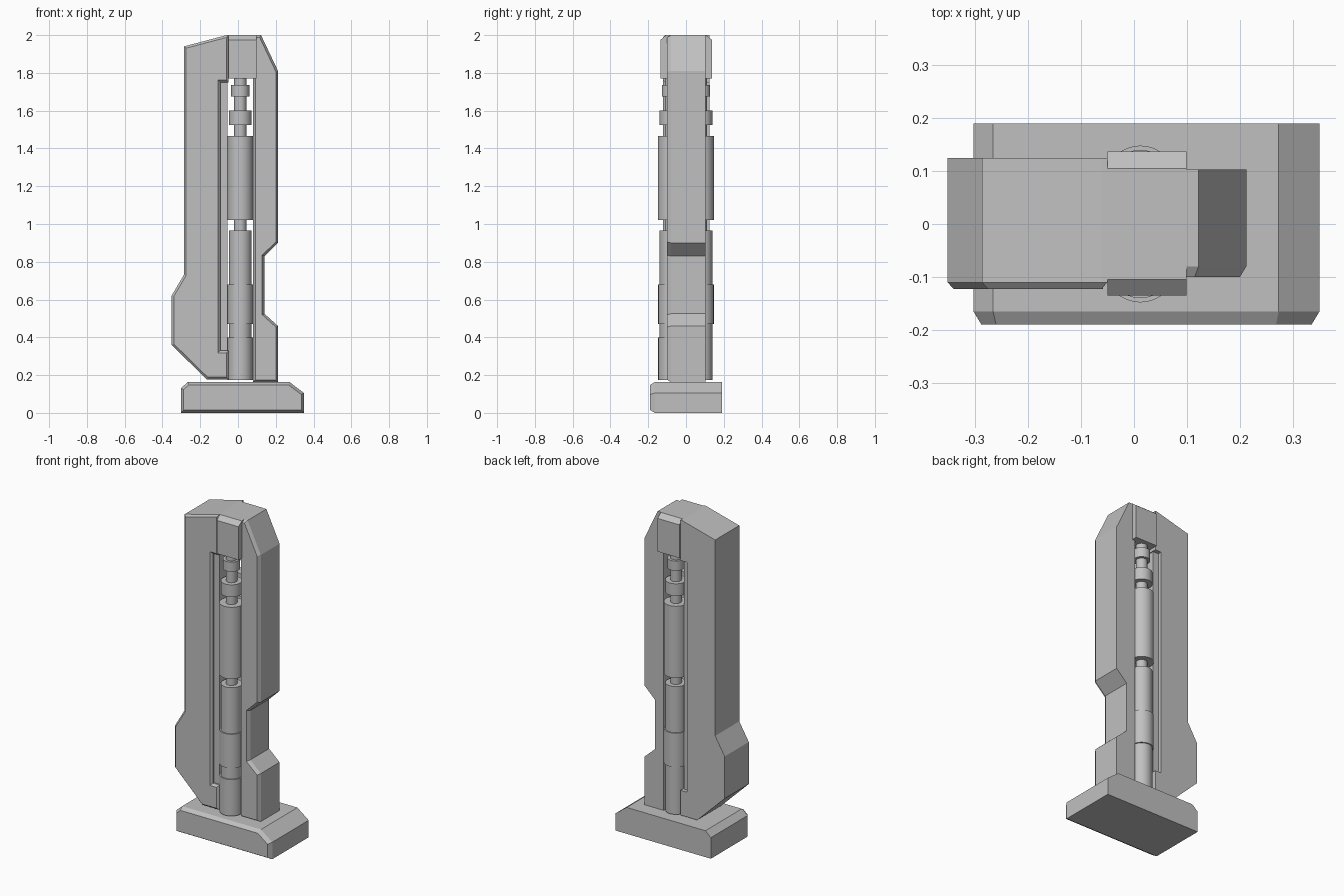
import bpy, bmesh, math
from mathutils import Vector

if "Cube" in bpy.data.objects:
    bpy.data.objects.remove(bpy.data.objects["Cube"])

grey = bpy.data.materials.new("mid grey")
grey.diffuse_color = (0.53, 0.53, 0.53, 1)
grey.use_nodes = True
grey.node_tree.nodes["Principled BSDF"].inputs["Base Color"].default_value = grey.diffuse_color


def finish(bm, name):
    me = bpy.data.meshes.new(name)
    bm.to_mesh(me)
    bm.free()
    me.materials.append(grey)
    ob = bpy.data.objects.new(name, me)
    bpy.context.collection.objects.link(ob)
    return ob


def prism(name, pts, a, b, axis="y", inset=0, depth=0):
    """Extrude an outline from a to b; optionally chamfer the rim of the front (a) face."""
    bm = bmesh.new()
    put = (lambda u, v, w: (u, w, v)) if axis == "y" else (lambda u, v, w: (w, u, v))
    front = [bm.verts.new(put(u, v, a)) for u, v in pts]
    back = [bm.verts.new(put(u, v, b)) for u, v in pts]
    face = bm.faces.new(front)
    bm.faces.new(back[::-1])
    n = len(pts)
    for i in range(n):
        j = (i + 1) % n
        bm.faces.new((front[i], back[i], back[j], front[j]))
    bmesh.ops.recalc_face_normals(bm, faces=bm.faces[:])
    if inset:
        for v in front:
            v.co.y += depth
        bmesh.ops.inset_region(bm, faces=[face], thickness=inset, depth=0, use_even_offset=True)
        for v in face.verts:
            v.co.y = a
    return finish(bm, name)


def rod(name, x, y, sections):
    """Turned rod made of stepped sections (top z, bottom z, radius)."""
    bm = bmesh.new()
    prof = [(0, sections[0][0])]
    for top, bottom, r in sections:
        prof += [(r, top), (r, bottom)]
    prof.append((0, sections[-1][1]))
    vs = [bm.verts.new((x + r, y, z)) for r, z in prof]
    es = [bm.edges.new(p) for p in zip(vs, vs[1:])]
    bmesh.ops.spin(bm, geom=vs + es, cent=(x, y, 0), axis=(0, 0, 1),
                   angle=2 * math.pi, steps=32, use_duplicate=False)
    bmesh.ops.remove_doubles(bm, verts=bm.verts[:], dist=1e-5)
    bmesh.ops.recalc_face_normals(bm, faces=bm.faces[:])
    for f in bm.faces:
        f.smooth = True
    for e in bm.edges:
        e.smooth = len(e.link_faces) == 2 and e.calc_face_angle(0) < 0.6
    return finish(bm, name)


# Foot plate
prism("base", [(-.303, 0), (.35, 0), (.35, .105), (.273, .163), (-.266, .163), (-.303, .13)],
      -.19, .19, inset=.015, depth=.025)

# Large left body with a long notch on its inner side
prism("left_body", [(-.05, 2), (-.06, 2), (-.287, 1.94), (-.287, .73), (-.352, .62), (-.352, .36),
                    (-.165, .177), (-.05, .177), (-.05, .33), (-.093, .33), (-.093, 1.75), (-.05, 1.75)],
      -.123, .125, inset=.012, depth=.013)

# Recessed strip filling the notch
prism("recessed_strip", [(-.095, .32), (-.055, .32), (-.055, 1.76), (-.095, 1.76)], -.1, .1)

# Narrower right body with a waist
prism("right_body", [(.08, .163), (.212, .163), (.212, .46), (.14, .525), (.14, .83), (.212, .9),
                     (.212, 1.81), (.122, 2), (.08, 2)],
      -.1, .103, inset=.012, depth=.02)

# Top cap bridging both bodies, chamfered front and back
prism("top_cap", [(-.135, 1.77), (.137, 1.77), (.137, 1.975), (.105, 2), (-.105, 2), (-.135, 1.975)],
      -.05, .099, axis="x")

# Stepped rods at the front and back of the gap
steps = [(1.78, 1.735, .032), (1.735, 1.675, .048), (1.675, 1.6, .032), (1.6, 1.525, .06),
         (1.525, 1.465, .032), (1.465, 1.022, .068), (1.022, .965, .032), (.965, .68, .06),
         (.68, .47, .067), (.47, .4, .06)]
rod("front_rod", .012, -.08, steps + [(.4, .175, .067)])
rod("back_rod", .012, .08, steps + [(.4, .175, .06)])
